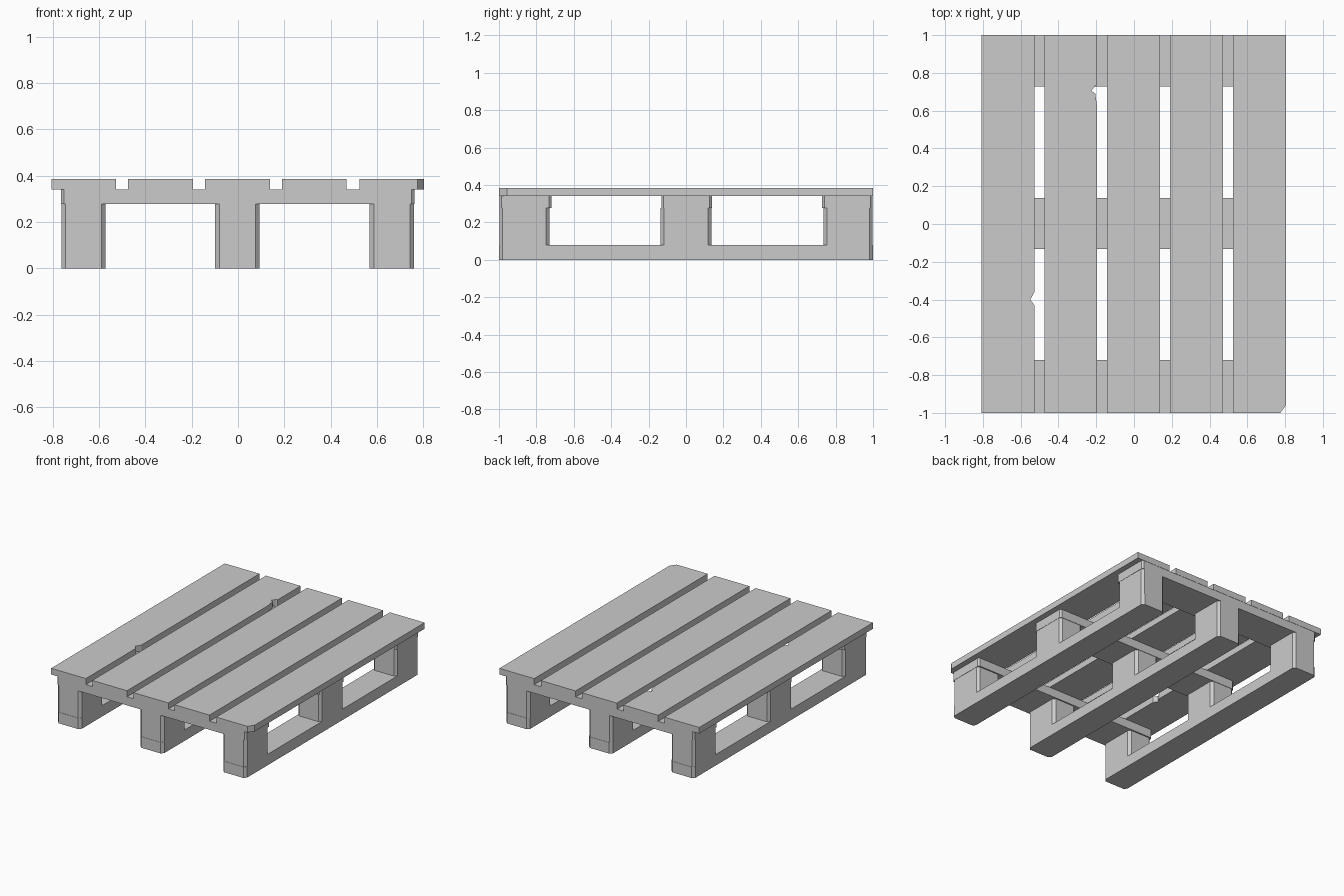
import bpy, bmesh

if "Cube" in bpy.data.objects:
    bpy.data.objects.remove(bpy.data.objects["Cube"])


def prism(name, outline, z0, z1):
    """Extrude an XY outline (counter-clockwise) from z0 to z1."""
    bm = bmesh.new()
    low = bm.faces.new([bm.verts.new((x, y, z0)) for x, y in outline])
    ext = bmesh.ops.extrude_face_region(bm, geom=[low], use_keep_orig=True)
    for v in ext["geom"]:
        if isinstance(v, bmesh.types.BMVert):
            v.co.z = z1
    bmesh.ops.recalc_face_normals(bm, faces=bm.faces)
    mesh = bpy.data.meshes.new(name)
    bm.to_mesh(mesh)
    bm.free()
    ob = bpy.data.objects.new(name, mesh)
    bpy.context.collection.objects.link(ob)
    return ob


def chamfered(x0, x1, y0, y1, c):
    """Rectangle with its four corners cut by c."""
    return [(x0 + c, y0), (x1 - c, y0), (x1, y0 + c), (x1, y1 - c),
            (x1 - c, y1), (x0 + c, y1), (x0, y1 - c), (x0, y0 + c)]


# Deck boards, with worn notches in two edges and one broken corner
left_edges = [-0.807, -0.475, -0.142, 0.19, 0.525]
width = 0.28
right_notches = {
    0: [(-0.43, 0), (-0.40, -0.022), (-0.36, 0)],
    1: [(0.62, 0), (0.69, -0.01), (0.705, -0.03), (0.73, -0.013), (0.735, 0)],
}
for i, x0 in enumerate(left_edges):
    x1 = x0 + width
    if i == 4:
        front = [(x0, -1), (x1 - 0.03, -1), (x1, -0.958)]
    else:
        front = [(x0, -1), (x1, -1)]
    notch = [(x1 + dx, y) for y, dx in right_notches.get(i, [])]
    prism(f"deck_board_{i + 1}", front + notch + [(x1, 1), (x0, 1)], 0.34, 0.385)

# Cross boards under the deck
for row, (y0, y1) in {"front": (-0.998, -0.72), "middle": (-0.132, 0.138),
                      "back": (0.728, 0.998)}.items():
    prism(f"cross_board_{row}", chamfered(-0.765, 0.763, y0, y1, 0.012), 0.277, 0.34)

# Bottom runners and the three spacer blocks standing on each
blocks = {"front": (-0.998, -0.73), "middle": (-0.135, 0.135), "back": (0.735, 0.998)}
for side, xc in {"left": -0.668, "middle": -0.003, "right": 0.665}.items():
    x0, x1 = xc - 0.096, xc + 0.096
    prism(f"runner_{side}", chamfered(x0, x1, -1, 1, 0.018), 0, 0.08)
    for row, (y0, y1) in blocks.items():
        prism(f"block_{side}_{row}", chamfered(x0, x1, y0, y1, 0.018), 0.08, 0.277)
